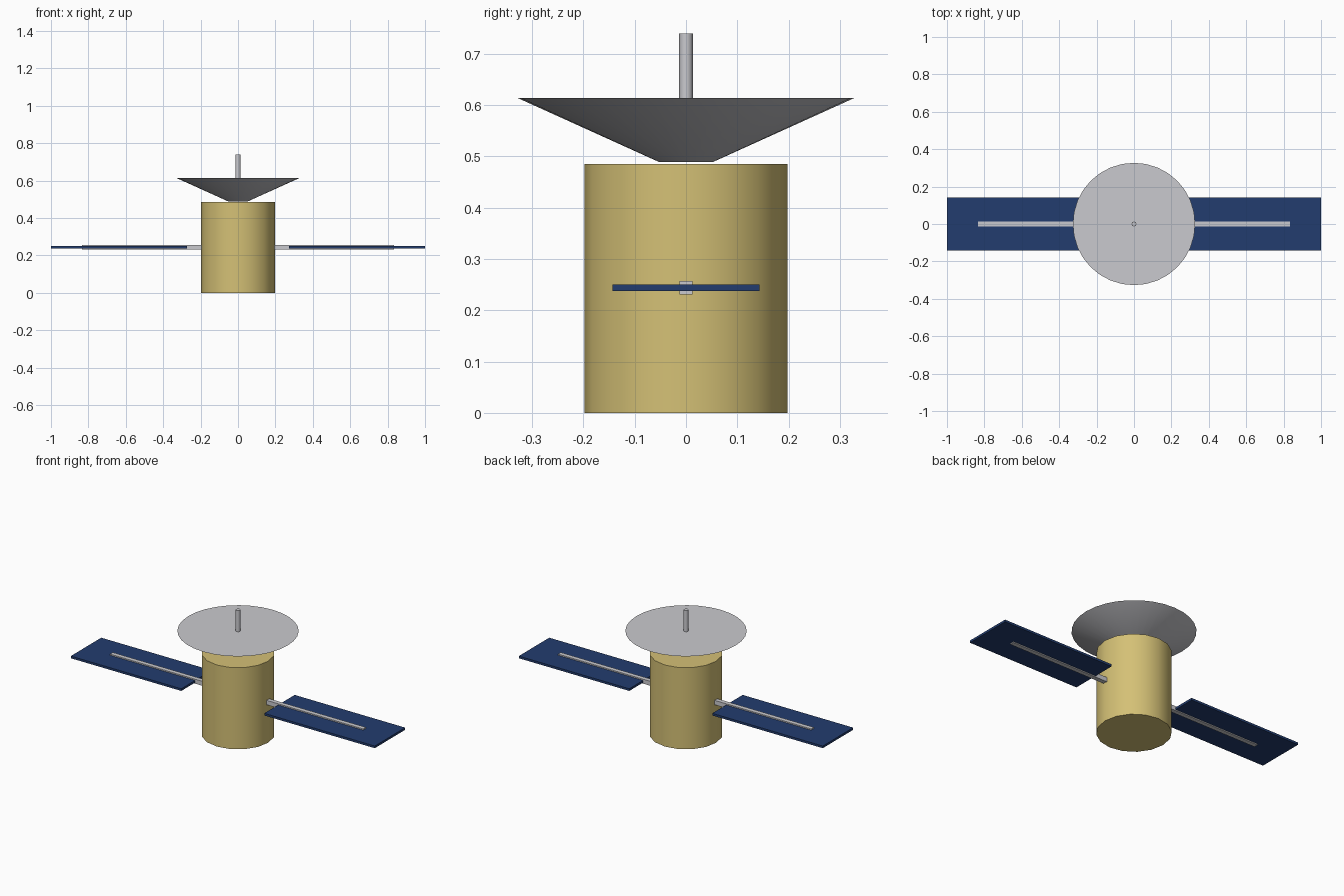
import bpy
import math

if "Cube" in bpy.data.objects:
    bpy.data.objects.remove(bpy.data.objects["Cube"])


def material(name, rgb):
    m = bpy.data.materials.new(name)
    m.diffuse_color = (*rgb, 1.0)
    m.use_nodes = True
    m.node_tree.nodes["Principled BSDF"].inputs["Base Color"].default_value = m.diffuse_color
    return m


gold = material("gold_foil", (0.66, 0.53, 0.18))
silver = material("silver_grey", (0.59, 0.59, 0.62))
blue = material("solar_blue", (0.016, 0.045, 0.156))


def finish(name, mat, smooth=False):
    ob = bpy.context.object
    ob.name = ob.data.name = name
    ob.data.materials.append(mat)
    if smooth:
        bpy.ops.object.shade_smooth_by_angle(angle=math.radians(46))
    return ob


def turned(name, mat, r1, r2, z0, z1, sides):
    """Capped cylinder or cone standing on the z axis."""
    bpy.ops.mesh.primitive_cone_add(vertices=sides, radius1=r1, radius2=r2,
                                    depth=z1 - z0, location=(0, 0, (z0 + z1) / 2))
    return finish(name, mat, True)


def box(name, mat, x0, x1, width, z0, z1):
    bpy.ops.mesh.primitive_cube_add(size=1, location=((x0 + x1) / 2, 0, (z0 + z1) / 2))
    bpy.context.object.scale = (abs(x1 - x0), width, z1 - z0)
    bpy.ops.object.transform_apply(location=False, rotation=False, scale=True)
    return finish(name, mat)


# Body, dish and antenna
turned("body", gold, 0.198, 0.198, 0.0, 0.485, 16)
turned("dish", silver, 0.053, 0.327, 0.489, 0.613, 32)
turned("antenna", silver, 0.0135, 0.0135, 0.60, 0.739, 8)

# Solar wings on both sides, each with a boom running through the panel
for side, s in (("left", -1), ("right", 1)):
    box(side + "_boom", silver, s * 0.17, s * 0.833, 0.026, 0.231, 0.257)
    box(side + "_solar_panel", blue, s * 0.273, s * 1.0, 0.286, 0.237, 0.250)
